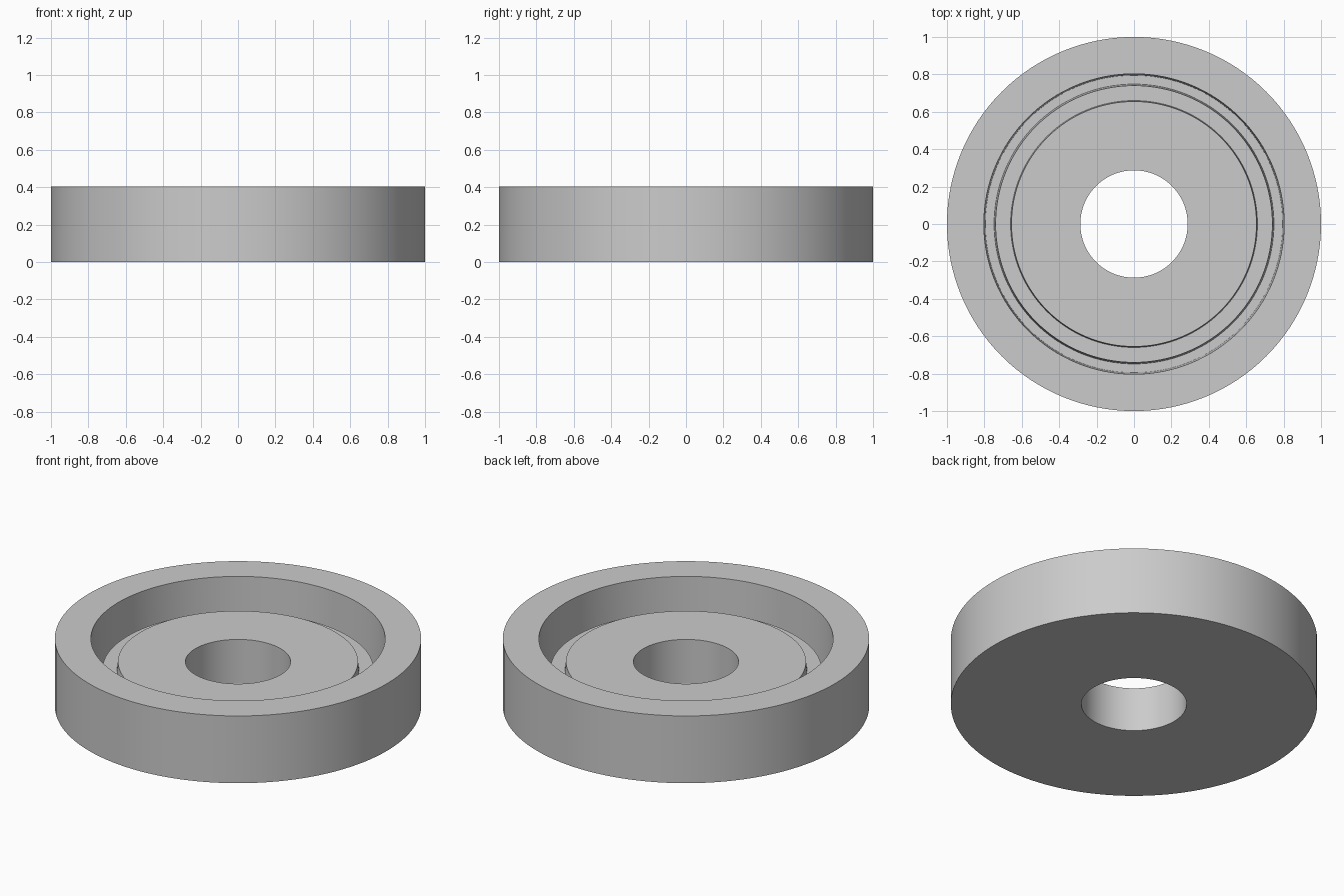
import bpy
import math

cube = bpy.data.objects.get("Cube")
if cube:
    bpy.data.objects.remove(cube, do_unlink=True)

SEGMENTS = 128

grey = bpy.data.materials.new("plain_grey")
grey.use_nodes = True
colour = (0.6, 0.6, 0.6, 1)
grey.diffuse_color = colour
grey.node_tree.nodes["Principled BSDF"].inputs["Base Color"].default_value = colour


def lathe(name, profile):
    """Turn a closed (radius, height) profile around the z axis."""
    count = len(profile)
    verts, faces = [], []
    for i in range(SEGMENTS):
        a = math.tau * i / SEGMENTS
        verts += [(r * math.cos(a), r * math.sin(a), z) for r, z in profile]
        here, after = i * count, (i + 1) % SEGMENTS * count
        for j in range(count):
            k = (j + 1) % count
            faces.append((here + j, after + j, after + k, here + k))
    mesh = bpy.data.meshes.new(name)
    mesh.from_pydata(verts, [], faces)
    mesh.materials.append(grey)
    obj = bpy.data.objects.new(name, mesh)
    bpy.context.collection.objects.link(obj)
    bpy.context.view_layer.objects.active = obj
    obj.select_set(True)
    bpy.ops.object.shade_smooth_by_angle(angle=math.radians(30))
    return obj


# Thick ring: bored hub, low shoulder, deep groove and raised outer rim
lathe("grooved_ring", [
    (0.287, 0), (1, 0), (1, 0.405),     # underside and outer wall
    (0.803, 0.405), (0.795, 0.1),       # rim top and inner rim wall
    (0.748, 0.1), (0.74, 0.22),         # groove floor and inner groove wall
    (0.66, 0.22), (0.655, 0.266),       # shoulder and hub step
    (0.287, 0.266),                     # hub top down to the bore
])
